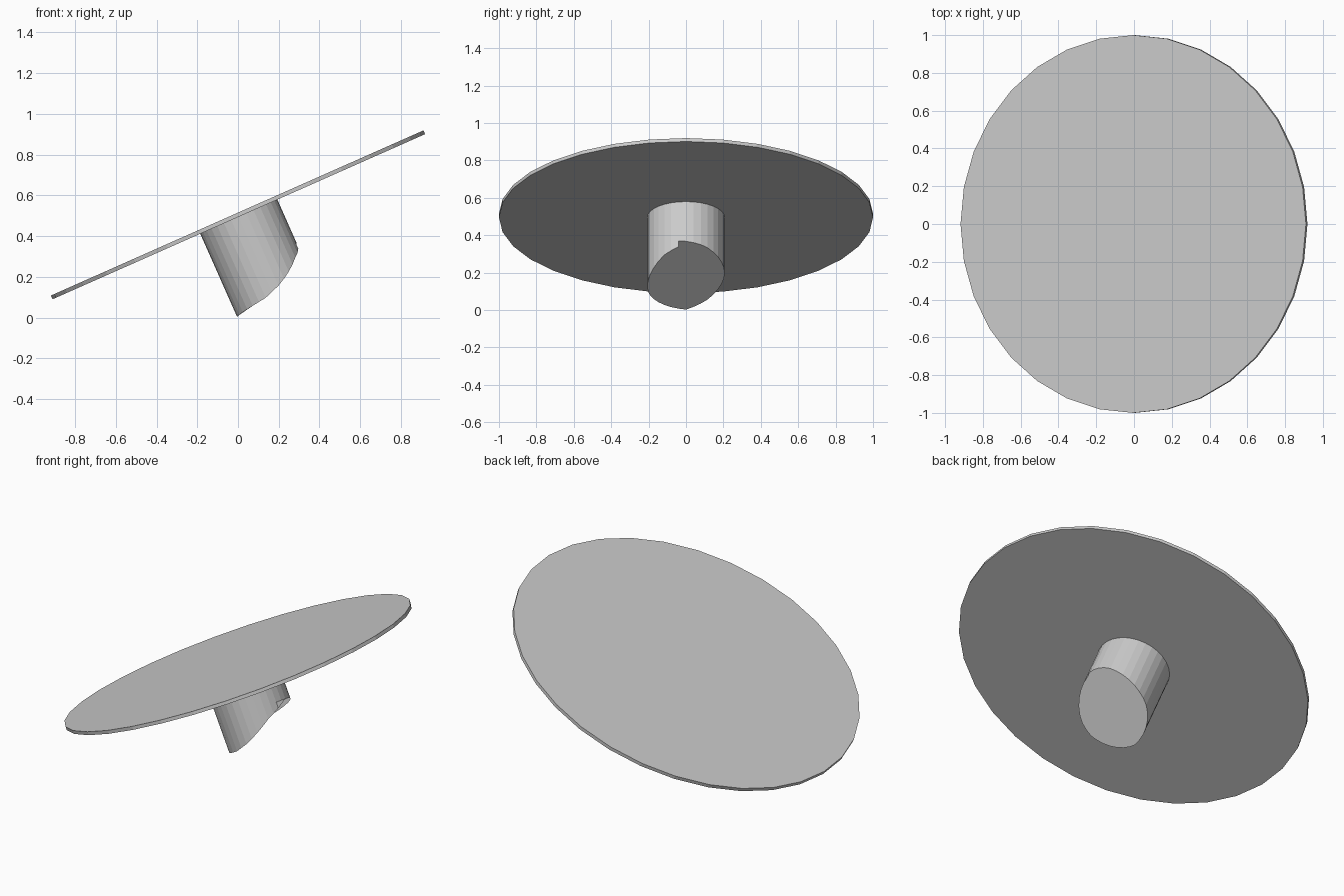
import bpy, bmesh, math
from mathutils import Matrix

if "Cube" in bpy.data.objects:
    bpy.data.objects.remove(bpy.data.objects["Cube"])

SIDES = 32
# Shared frame: tilted about y, origin at the disc centre
frame = Matrix.Translation((0, 0, 0.505)) @ Matrix.Rotation(math.radians(-23.9), 4, 'Y')


def finish(name, bm):
    bmesh.ops.recalc_face_normals(bm, faces=bm.faces)
    bm.transform(frame)
    mesh = bpy.data.meshes.new(name)
    bm.to_mesh(mesh)
    bm.free()
    obj = bpy.data.objects.new(name, mesh)
    bpy.context.collection.objects.link(obj)
    return obj


def interp(table, a):
    for (a0, h0), (a1, h1) in zip(table, table[1:]):
        if a <= a1:
            return h0 + (h1 - h0) * (a - a0) / (a1 - a0)
    return table[-1][1]


# Thin round disc
bm = bmesh.new()
bmesh.ops.create_cone(bm, cap_ends=True, segments=SIDES, radius1=1, radius2=1, depth=0.02,
                      matrix=Matrix.Rotation(math.pi / 2, 4, 'Z'))
finish("disc", bm)

# Stem lengths around its rim: angle from the long edge, length below the disc
near = [(0, .448), (43, .433), (78, .418), (104, .385), (125, .343), (146, .296), (169, .262)]
far = [(0, .448), (33, .406), (64, .356), (90, .328), (125, .282), (151, .248), (180, .232), (192, .228)]
NOTCH = 15
R = 0.207

# Stem with a slanted, notched cut end
bm = bmesh.new()


def rim(i, h):
    a = 2 * math.pi * i / SIDES
    return bm.verts.new((-R * math.cos(a), -R * math.sin(a), -0.01 - h))


top = [rim(i, -0.002) for i in range(SIDES)]
step = 360 / SIDES
low = [rim(i, interp(near, i * step)) for i in range(NOTCH + 1)]
high = [rim(i, interp(far, 360 - i * step)) for i in range(NOTCH, SIDES)]
bm.faces.new(top)
bm.faces.new(low + high)
for i in range(NOTCH):
    if i == NOTCH - 1:
        bm.faces.new((top[i], top[i + 1], high[0], low[i + 1], low[i]))
    else:
        bm.faces.new((top[i], top[i + 1], low[i + 1], low[i]))
ring = high + [low[0]]
for k in range(len(high)):
    i = NOTCH + k
    bm.faces.new((top[i], top[(i + 1) % SIDES], ring[k + 1], ring[k]))
finish("stem", bm)
